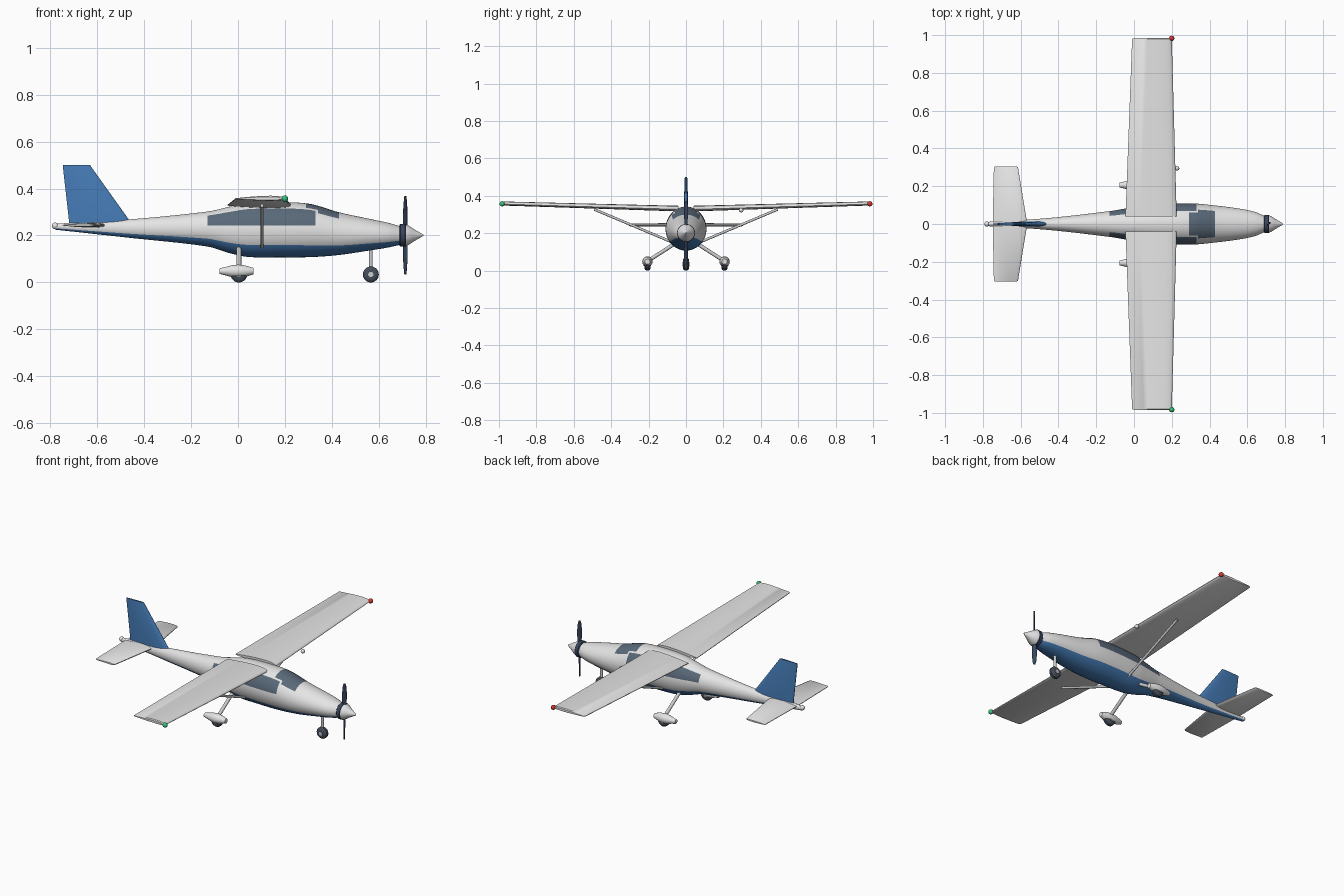
import bpy
import bmesh
from math import pi, cos, sin, sqrt
from mathutils import Vector

if "Cube" in bpy.data.objects:
    bpy.data.objects.remove(bpy.data.objects["Cube"])


def material(name, r, g, b):
    m = bpy.data.materials.new(name)
    m.use_nodes = True
    m.diffuse_color = (r, g, b, 1)
    m.node_tree.nodes["Principled BSDF"].inputs["Base Color"].default_value = (r, g, b, 1)
    return m


WHITE = material("white paint", .78, .78, .78)
BLUE = material("blue paint", .06, .2, .47)
GLASS = material("slate glass", .1, .14, .19)
RUBBER = material("dark rubber", .06, .075, .1)
NAVY = material("navy propeller", .04, .06, .11)
METAL = material("grey metal", .6, .61, .62)
RED = material("red light", .7, .04, .03)
GREEN = material("green light", .04, .55, .2)


def finish(name, bm, *mats):
    bmesh.ops.recalc_face_normals(bm, faces=bm.faces)
    mesh = bpy.data.meshes.new(name)
    bm.to_mesh(mesh)
    bm.free()
    for m in mats:
        mesh.materials.append(m)
    obj = bpy.data.objects.new(name, mesh)
    bpy.context.collection.objects.link(obj)
    bpy.ops.object.select_all(action="DESELECT")
    obj.select_set(True)
    bpy.context.view_layer.objects.active = obj
    bpy.ops.object.shade_smooth_by_angle(angle=pi / 5)
    return obj


def loft_bm(rings):
    """Skin a list of equal closed rings and cap both ends."""
    bm = bmesh.new()
    rows = [[bm.verts.new(p) for p in ring] for ring in rings]
    n = len(rows[0])
    for a, b in zip(rows, rows[1:]):
        for i in range(n):
            j = (i + 1) % n
            bm.faces.new((a[i], a[j], b[j], b[i]))
    bm.faces.new(rows[0])
    bm.faces.new(rows[-1])
    return bm


def loft(name, rings, mat):
    return finish(name, loft_bm(rings), mat)


def lathe(name, start, direction, profile, mat, n=32):
    """Turn (distance, radius) pairs about an axis."""
    q = Vector(direction).to_track_quat("Z", "Y")
    rings = [[Vector(start) + q @ Vector((r * cos(2 * pi * i / n), r * sin(2 * pi * i / n), d))
              for i in range(n)] for d, r in profile]
    return loft(name, rings, mat)


def tube(name, a, b, r, mat):
    d = Vector(b) - Vector(a)
    return lathe(name, a, d, [(0, r), (d.length, r)], mat, 16)


def ball(name, centre, r, mat):
    bm = bmesh.new()
    bmesh.ops.create_uvsphere(bm, u_segments=20, v_segments=12, radius=r)
    bmesh.ops.translate(bm, verts=bm.verts, vec=centre)
    return finish(name, bm, mat)


def airfoil(lead, trail, thick, flat=1.0, n=14):
    """Closed (chord position, offset) outline; flat scales the lower side."""
    def half(u):
        return 5 * thick * (.2969 * sqrt(u) - .126 * u - .3516 * u**2 + .2843 * u**3 - .1015 * u**4)
    us = [(1 + cos(pi * i / n)) / 2 for i in range(n + 1)]
    pts = [(u, half(u) + .0015) for u in us]
    pts += [(u, -flat * half(u) - .0015) for u in reversed(us)]
    return [(lead + (trail - lead) * u, h) for u, h in pts]


# Fuselage stations: x, bottom, top, half width
STATIONS = [(-.78, .225, .250, .011), (-.47, .191, .268, .030), (-.13, .153, .302, .068),
            (-.04, .126, .322, .083), (.04, .109, .338, .096), (.18, .107, .342, .107),
            (.31, .108, .334, .109), (.43, .117, .299, .098), (.56, .136, .271, .081),
            (.64, .149, .254, .064), (.69, .160, .240, .043)]


def section(x):
    """Smooth station at x as centre height, half height and half width."""
    k = max(i for i in range(len(STATIONS) - 1) if i == 0 or STATIONS[i][0] <= x)

    def slope(i, c):
        a, b = STATIONS[max(i - 1, 0)], STATIONS[min(i + 1, len(STATIONS) - 1)]
        return (b[c] - a[c]) / (b[0] - a[0])
    p, q = STATIONS[k], STATIONS[k + 1]
    w = q[0] - p[0]
    t = (x - p[0]) / w
    bottom, top, wide = [
        p[c] * (1 + 2 * t) * (1 - t)**2 + slope(k, c) * w * t * (1 - t)**2
        + q[c] * t * t * (3 - 2 * t) + slope(k + 1, c) * w * t * t * (t - 1) for c in (1, 2, 3)]
    return (top + bottom) / 2, (top - bottom) / 2, wide


rings = []
for i in range(148):
    x = -.78 + i * .01
    zc, h, w = section(x)
    rings.append([Vector((x, w * cos(a), zc + h * sin(a)))
                  for a in [2 * pi * k / 64 for k in range(64)]])
bm = loft_bm(rings)
SILL = .243
bmesh.ops.bisect_plane(bm, geom=bm.verts[:] + bm.edges[:] + bm.faces[:],
                       plane_co=(0, 0, SILL), plane_no=(0, 0, 1))
# Blue belly, side windows and windscreen by place on the section
for f in bm.faces:
    c = f.calc_center_median()
    zc, h, w = section(c.x)
    s = (c.z - zc) / h
    if s < -.56:
        f.material_index = 1
    elif -.13 < c.x < .33 and c.z > SILL and s < .78:
        f.material_index = 2
    elif .29 < c.x < .43 and (s > .83 or (c.x > .34 and s > .72)):
        f.material_index = 2
finish("fuselage", bm, WHITE, BLUE, GLASS)

# Paired parts
for side, word in ((1, "left"), (-1, "right")):
    # Wing with dihedral and light taper
    stations = [(.04, .226, -.045, .032, .329), (.98, .2, -.01, .022, .357), (.985, .19, 0, .012, .357)]
    loft(word + "_wing", [[Vector((x, side * y, z + h)) for x, h in airfoil(le, te, t, .7)]
                          for y, le, te, t, z in stations], WHITE)
    # Tailplane half
    stations = [(0, -.565, -.748, .018), (.3, -.614, -.742, .012), (.304, -.62, -.738, .006)]
    loft(word + "_tailplane", [[Vector((x, side * y, .244 + h)) for x, h in airfoil(le, te, t)]
                               for y, le, te, t in stations], WHITE)
    # Wing strut
    tube(word + "_wing_strut", (.102, side * .07, .15), (.102, side * .49, .327), .007, METAL)
    # Main gear
    y = side * .206
    tube(word + "_gear_leg", (.004, side * .05, .15), (.004, y, .05), .01, METAL)
    lathe(word + "_wheel_fairing", (-.078, y, .048), (1, 0, 0),
          [(0, .012), (.025, .018), (.05, .025), (.08, .028), (.11, .024), (.143, .014)], WHITE)
    ball(word + "_wingtip_light", (.2, side * .983, .357), .014, RED if side > 0 else GREEN)


def wheel(name, x, y, r):
    lathe(name, (x, y - .017, r), (0, 1, 0),
          [(0, r * .6), (.003, r * .84), (.01, r), (.024, r), (.031, r * .84), (.034, r * .6)], RUBBER)
    lathe(name + "_hub", (x, y - .02, r), (0, 1, 0), [(0, r * .33), (.04, r * .33)], METAL, 20)


wheel("left_wheel", .004, .206, .036)
wheel("right_wheel", .004, -.206, .036)
wheel("nose_wheel", .566, 0, .034)
tube("nose_gear_leg", (.566, 0, .05), (.566, 0, .145), .008, METAL)

# Fin
fin = [(.245, -.44, -.72, .026), (.268, -.465, -.721, .024), (.492, -.625, -.746, .012), (.5, -.63, -.746, .008)]
loft("fin", [[Vector((x, h, z)) for x, h in airfoil(le, te, t)] for z, le, te, t in fin], BLUE)

# Propeller
HUB = Vector((.713, 0, .201))
lathe("propeller_collar", (.688, 0, HUB.z), (1, 0, 0),
      [(0, .044), (.004, .048), (.024, .048), (.028, .044)], NAVY)
lathe("spinner", (.715, 0, HUB.z), (1, 0, 0),
      [(0, .045), (.012, .041), (.03, .029), (.05, .017), (.068, .007), (.075, .002)], WHITE)
for side, word in ((1, "upper"), (-1, "lower")):
    blade = []
    for d, wide in ((.01, .009), (.05, .012), (.11, .014), (.15, .011), (.168, .006)):
        twist = 1.1 - 4 * d
        ring = []
        for k in range(16):
            a = 2 * pi * k / 16
            u, v = wide * cos(a), .004 * sin(a)
            ring.append(HUB + Vector((u * sin(twist) + v * cos(twist),
                                      side * (u * cos(twist) - v * sin(twist)), side * d)))
        blade.append(ring)
    loft(word + "_propeller_blade", blade, NAVY)

# Small lights
ball("tail_light", (-.779, 0, .241), .014, WHITE)
ball("landing_light", (.228, .295, .323), .012, WHITE)
